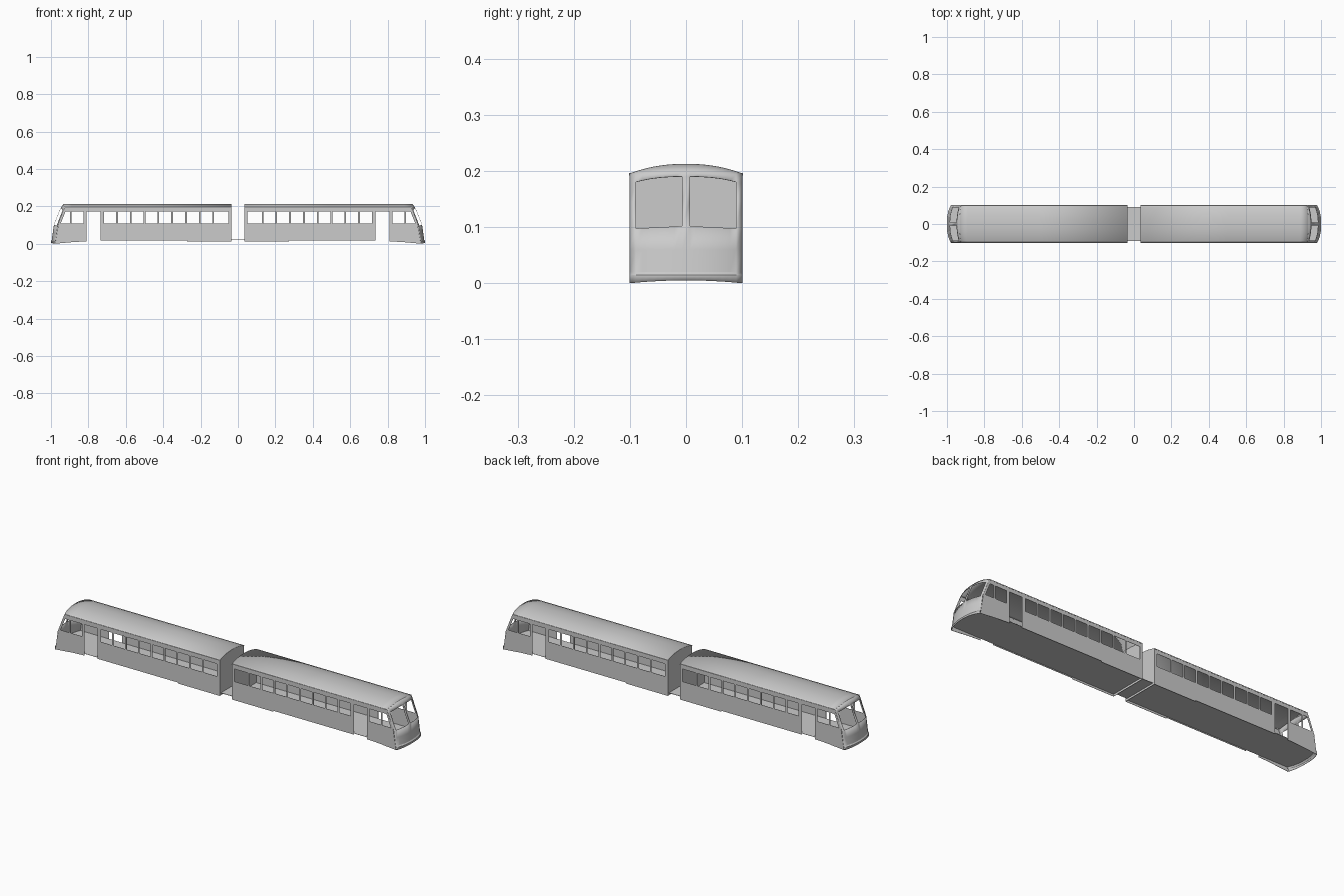
import bpy, bmesh, math

if "Cube" in bpy.data.objects:
    bpy.data.objects.remove(bpy.data.objects["Cube"])

W = 0.1          # half width of the body
GAP = 0.035      # half gap between the two cars
SILL, HEAD, EAVE, FLOOR = 0.108, 0.173, 0.195, 0.022


def roof_z(y):
    return 0.212 - 0.017 * (abs(y) / W) ** 2.2


def nose_x(y, z):
    pts = [(-0.01, 1.0), (0.014, 1.0), (0.02, 0.995), (0.1, 0.984), (0.19, 0.948), (0.203, 0.94), (0.22, 0.926)]
    for (z0, x0), (z1, x1) in zip(pts, pts[1:]):
        if z <= z1:
            x = x0 + (x1 - x0) * (z - z0) / (z1 - z0)
            break
    return x - 0.021 * (abs(y) / W) ** 2.4


def make(name, quads, mirror=(True, False), thick=0.0, smooth=False):
    bm = bmesh.new()
    for q in quads:
        bm.faces.new([bm.verts.new(p) for p in q])
    bmesh.ops.remove_doubles(bm, verts=bm.verts, dist=1e-5)
    bmesh.ops.recalc_face_normals(bm, faces=bm.faces)
    me = bpy.data.meshes.new(name)
    bm.to_mesh(me)
    bm.free()
    ob = bpy.data.objects.new(name, me)
    bpy.context.collection.objects.link(ob)
    if smooth:
        bpy.ops.object.select_all(action='DESELECT')
        ob.select_set(True)
        bpy.context.view_layer.objects.active = ob
        bpy.ops.object.shade_smooth_by_angle(angle=math.radians(30))
    if thick:
        s = ob.modifiers.new("thickness", 'SOLIDIFY')
        s.thickness, s.offset = thick, 0
    if any(mirror):
        m = ob.modifiers.new("mirror", 'MIRROR')
        m.use_axis = (mirror[0], mirror[1], False)
    return ob


def grid(rows, skip=lambda i, j: False):
    return [(rows[i][j], rows[i][j + 1], rows[i + 1][j + 1], rows[i + 1][j])
            for i in range(len(rows) - 1) for j in range(len(rows[0]) - 1)
            if not skip(i, j)]


def box(x0, x1, y0, y1, z0, z1):
    c = [(x, y, z) for x in (x0, x1) for y in (y0, y1) for z in (z0, z1)]
    return [[c[i] for i in f] for f in ((0, 1, 3, 2), (4, 6, 7, 5), (0, 4, 5, 1),
                                        (2, 3, 7, 6), (0, 2, 6, 4), (1, 5, 7, 3))]


# Passenger side walls: pillars and windows alternate
wins = [(0.05, 0.128)] + [(0.136 + 0.0737 * i, 0.2 + 0.0737 * i) for i in range(8)]
edges = [GAP] + [x for w in wins for x in w] + [0.735]
side = []
for i, (a, b) in enumerate(zip(edges, edges[1:])):
    low = 0.011 if b < 0.28 else 0.016
    for r, (z0, z1) in enumerate([(low, SILL), (SILL, HEAD), (HEAD, EAVE)]):
        if not (r == 1 and i % 2 == 1):
            side.append([(a, W, z0), (b, W, z0), (b, W, z1), (a, W, z1)])
# Lintel above the doorway
side.append([(0.735, W, HEAD), (0.81, W, HEAD), (0.81, W, EAVE), (0.735, W, EAVE)])
make("passenger_side", side, (True, True), 0.0015)

# Cab side walls with a square and a slanted window
rows = []
for z in (0.0, 0.02, SILL, HEAD, EAVE):
    e = nose_x(W, z)
    rows.append([(x, W, z + (0.012 * (1 - t) if z == 0 else 0))
                 for x, t in zip((0.81, 0.825, 0.89, 0.899, e - 0.012, e), (0, 0, .3, .4, .9, 1))])
make("cab_side", grid(rows, lambda i, j: i == 2 and j in (1, 3)), (True, True), 0.0015)

# Curved cab front with two windscreens
half = [0.007, 0.02, 0.035, 0.05, 0.065, 0.078, 0.089, W]
ys = [-y for y in reversed(half)] + half


def nose_rows(y):
    t = abs(y) / W
    return [0.005 * (1 - t * t), 0.014, 0.02, 0.06, 0.102 - 0.005 * t,
            0.145, 0.19 - 0.013 * t ** 2.5, 0.1955 - 0.004 * t ** 2 + 0.003 * (1 - t), roof_z(y)]


cols = [[(nose_x(y, z), y, z) for z in nose_rows(y)] for y in ys]
mid = len(half) - 1
make("cab_front", grid(cols, lambda i, j: j in (4, 5) and i not in (0, mid, len(ys) - 2)),
     thick=0.0015, smooth=True)

# Arched roof running out to the windscreen head
ry = [-W + i * W / 10 for i in range(21)]
roof = [[(GAP, y, roof_z(y)), (0.5, y, roof_z(y)), (0.89, y, roof_z(y)),
         (nose_x(y, roof_z(y)), y, roof_z(y))] for y in ry]
make("roof", grid(roof), thick=0.0015, smooth=True)

# Rain gutters
make("gutter", box(GAP, 0.925, W - 0.001, W + 0.0015, 0.192, 0.196), (True, True))

# Floor following the nose curve
make("floor", grid([[(GAP, y, FLOOR), (0.8, y, FLOOR), (nose_x(y, FLOOR), y, FLOOR)] for y in ys]),
     thick=0.001)

# End walls facing the gap
make("end_wall", grid([[(GAP, y, 0.011), (GAP, y, roof_z(y))] for y in ry]), thick=0.0015)

# Gangway plate joining the cars
make("gangway_plate", box(-GAP, GAP, -0.09, 0.09, FLOOR - 0.001, FLOOR + 0.001), (False, False))
